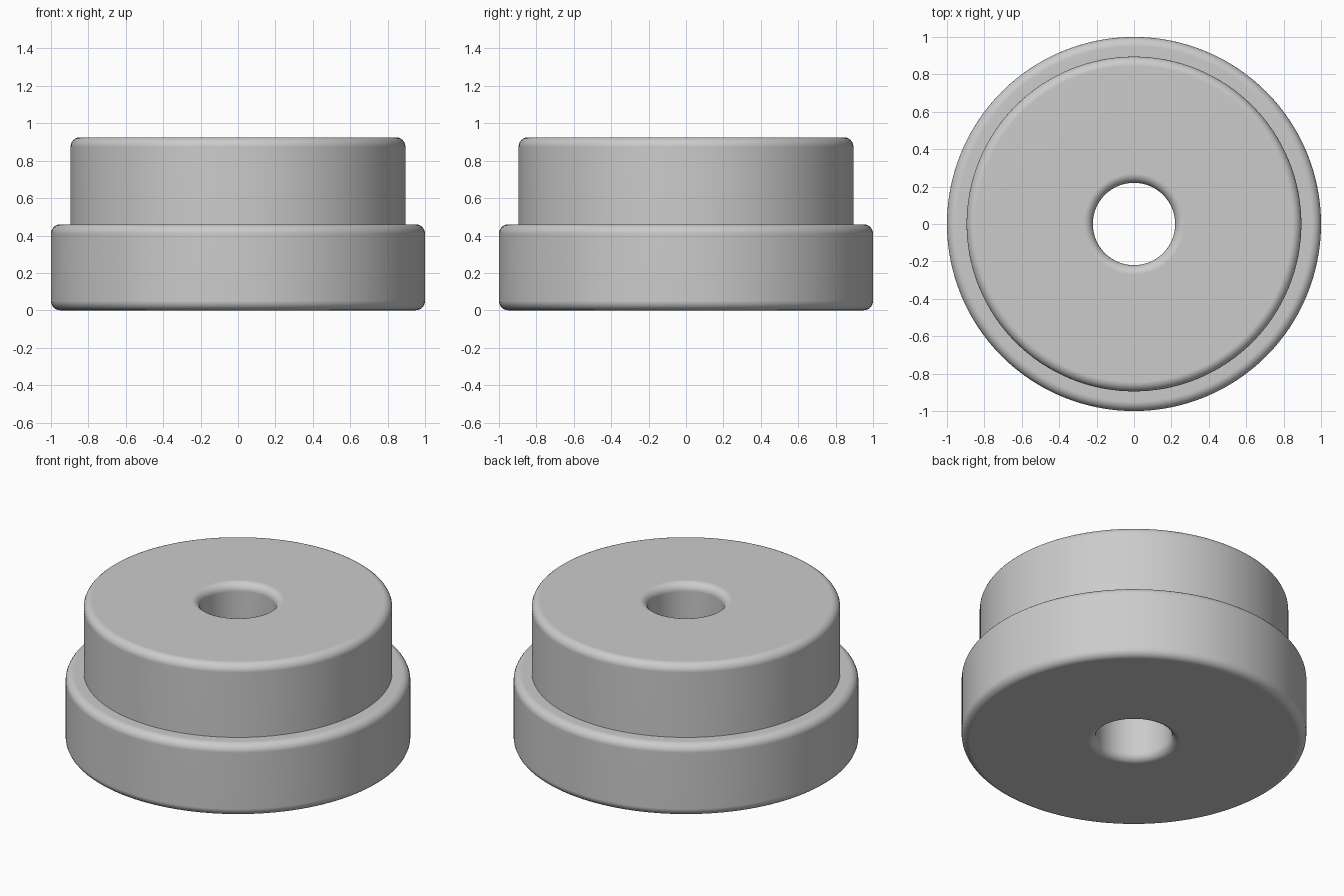
import bpy, bmesh, math
from mathutils import Vector

cube = bpy.data.objects.get("Cube")
if cube:
    bpy.data.objects.remove(cube, do_unlink=True)

HOLE, UPPER, LOWER = 0.22, 0.895, 1.0
STEP, TOP = 0.46, 0.925
FILLET, ARC, SIDES = 0.05, 6, 128

# Single grey finish
grey = bpy.data.materials.new("satin_grey")
grey.use_nodes = True
colour = (0.6, 0.6, 0.6, 1)
grey.diffuse_color = colour
grey.node_tree.nodes["Principled BSDF"].inputs["Base Color"].default_value = colour


def corner(r, z, dr, dz, start):
    """Quarter-round arc for a corner; dr, dz point from the corner to the arc centre."""
    cr, cz = r + dr * FILLET, z + dz * FILLET
    angles = [math.radians(start + 90 * i / ARC) for i in range(ARC + 1)]
    return [Vector((cr + FILLET * math.cos(a), 0, cz + FILLET * math.sin(a))) for a in angles]


# Half section: rounded flange, sharp inner step, rounded hub, rounded bore
profile = (corner(LOWER, 0, -1, 1, 270)
           + corner(LOWER, STEP, -1, -1, 0)
           + [Vector((UPPER, 0, STEP))]
           + corner(UPPER, TOP, -1, -1, 0)
           + corner(HOLE, TOP, 1, -1, 90)
           + corner(HOLE, 0, 1, 1, 180))

# Revolve the section around the vertical axis
bm = bmesh.new()
verts = [bm.verts.new(p) for p in profile]
edges = [bm.edges.new((v, verts[(i + 1) % len(verts)])) for i, v in enumerate(verts)]
bmesh.ops.spin(bm, geom=verts + edges, cent=(0, 0, 0), axis=(0, 0, 1),
               angle=2 * math.pi, steps=SIDES, use_merge=True)
bmesh.ops.remove_doubles(bm, verts=bm.verts, dist=0.0005)
bmesh.ops.recalc_face_normals(bm, faces=bm.faces)
mesh = bpy.data.meshes.new("stepped_bushing")
bm.to_mesh(mesh)
bm.free()
mesh.materials.append(grey)

bushing = bpy.data.objects.new("stepped_bushing", mesh)
bpy.context.collection.objects.link(bushing)
bpy.ops.object.select_all(action="DESELECT")
bushing.select_set(True)
bpy.context.view_layer.objects.active = bushing
bpy.ops.object.shade_smooth_by_angle(angle=math.radians(35))

# Keep the flat faces flat beside the rounded edges
weighted = bushing.modifiers.new("flat_face_normals", "WEIGHTED_NORMAL")
weighted.keep_sharp = True
